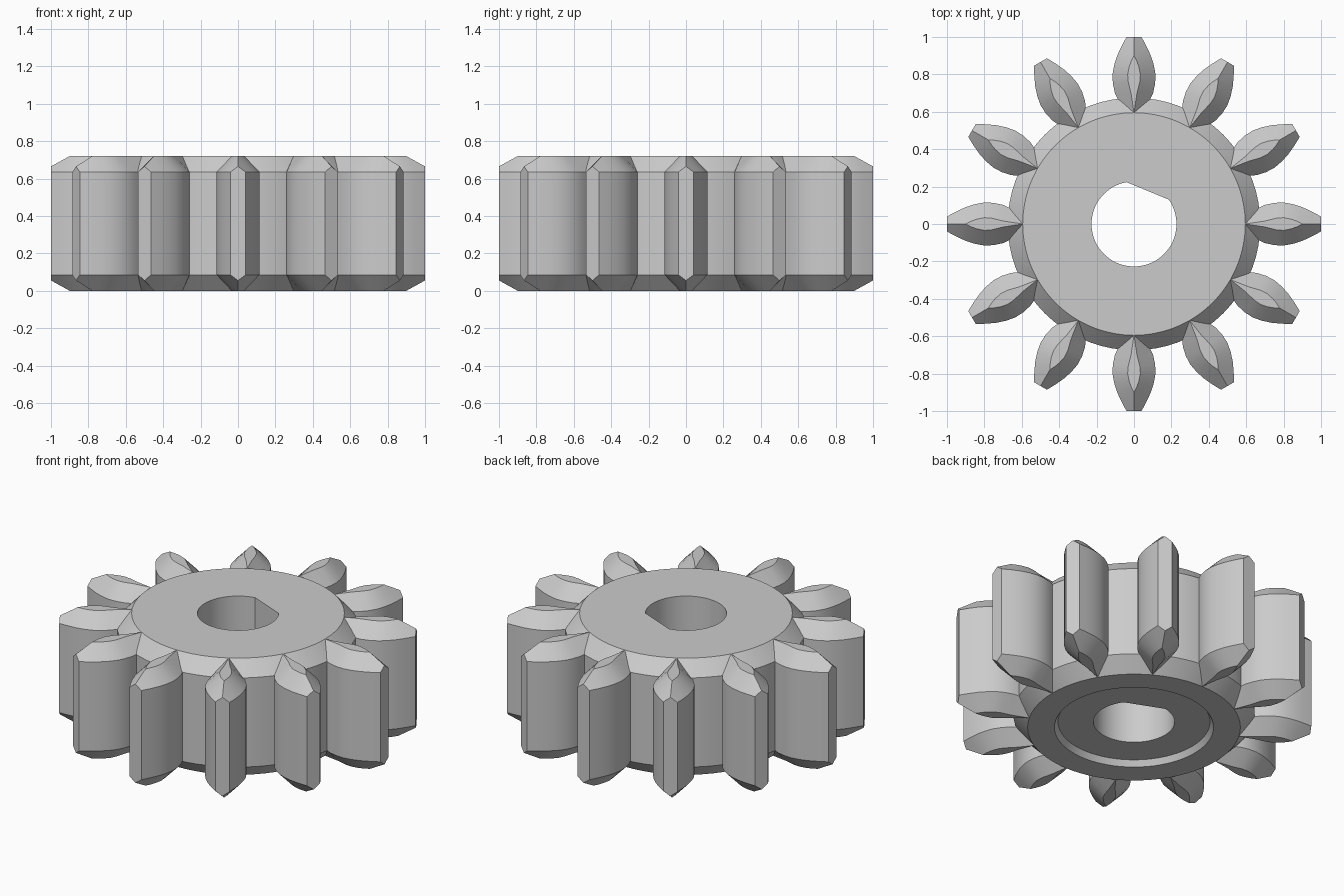
import bpy, bmesh, math
from mathutils import Matrix

TOP, CHAMFER, TEETH = 0.72, 0.085, 12
STEPS = 72  # hub segments
BORE, FLAT_AT, FLAT_HALF = 0.227, math.radians(67.5), math.radians(32.5)

cube = bpy.data.objects.get("Cube")
if cube:
    bpy.data.objects.remove(cube, do_unlink=True)

grey = bpy.data.materials.new("plain grey")
grey.use_nodes = True
colour = (0.6, 0.6, 0.6, 1)
grey.diffuse_color = colour
grey.node_tree.nodes["Principled BSDF"].inputs["Base Color"].default_value = colour


def finish(bm, name, angle):
    bmesh.ops.remove_doubles(bm, verts=bm.verts, dist=1e-5)
    bmesh.ops.recalc_face_normals(bm, faces=bm.faces)
    mesh = bpy.data.meshes.new(name)
    bm.to_mesh(mesh)
    bm.free()
    mesh.materials.append(grey)
    obj = bpy.data.objects.new(name, mesh)
    bpy.context.collection.objects.link(obj)
    bpy.ops.object.select_all(action="DESELECT")
    obj.select_set(True)
    bpy.context.view_layer.objects.active = obj
    bpy.ops.object.shade_smooth_by_angle(angle=math.radians(angle))


def bore_radius(a):
    """Radius of the D-shaped shaft hole at angle a."""
    off = abs((a - FLAT_AT + math.pi) % (2 * math.pi) - math.pi)
    if off < FLAT_HALF:
        return BORE * math.cos(FLAT_HALF) / math.cos(off)
    return BORE


def bridge(bm, a, b):
    n = len(a)
    for i in range(n):
        j = (i + 1) % n
        face = list(dict.fromkeys((a[i], a[j], b[j], b[i])))
        if len(face) > 2:
            bm.faces.new(face)


# Hub: chamfered disc with a D-shaped bore and a shallow recess underneath
bm = bmesh.new()
RECESS = 0.035
rings = [(None, TOP), (0.595, TOP), (0.675, TOP - CHAMFER), (0.675, CHAMFER),
         (0.595, 0), (0.445, 0), (0.425, RECESS), (None, RECESS)]
loops = []
for radius, z in rings:
    loop = []
    for i in range(STEPS):
        a = 2 * math.pi * i / STEPS
        r = radius or bore_radius(a)
        loop.append(bm.verts.new((r * math.cos(a), r * math.sin(a), z)))
    loops.append(loop)
for k in range(len(loops)):
    bridge(bm, loops[k], loops[(k + 1) % len(loops)])
finish(bm, "hub", 25)

# Teeth: slices along the radius (flank radius, half width, crest radius, crest half width, crest drop)
slices = [(0.66, 0.084, 0.595, 0, 0), (0.70, 0.102, 0.70, 0.016, 0),
          (0.75, 0.113, 0.76, 0.031, 0), (0.80, 0.115, 0.80, 0.034, 0),
          (0.85, 0.106, 0.84, 0.026, 0), (0.90, 0.090, 0.87, 0.015, 0),
          (0.95, 0.067, 0.90, 0, 0), (1.0, 0.04, 1.0, 0, 0.055)]
bm = bmesh.new()
for t in range(TEETH):
    turn = Matrix.Rotation(2 * math.pi * t / TEETH, 3, "Z")
    loops = []
    for r, w, cr, cw, drop in slices:
        high = [(r, w, TOP - CHAMFER), (cr, cw, TOP - drop),
                (cr, -cw, TOP - drop), (r, -w, TOP - CHAMFER)]
        low = [(x, y, TOP - z) for x, y, z in reversed(high)]
        verts = {}
        loop = []
        for p in high + low:
            if p not in verts:
                verts[p] = bm.verts.new(turn @ Matrix.Translation(p).translation)
            loop.append(verts[p])
        loops.append(loop)
    for a, b in zip(loops, loops[1:]):
        bridge(bm, a, b)
    for end in (loops[0], loops[-1]):
        bm.faces.new(list(dict.fromkeys(end)))
finish(bm, "teeth", 25)
